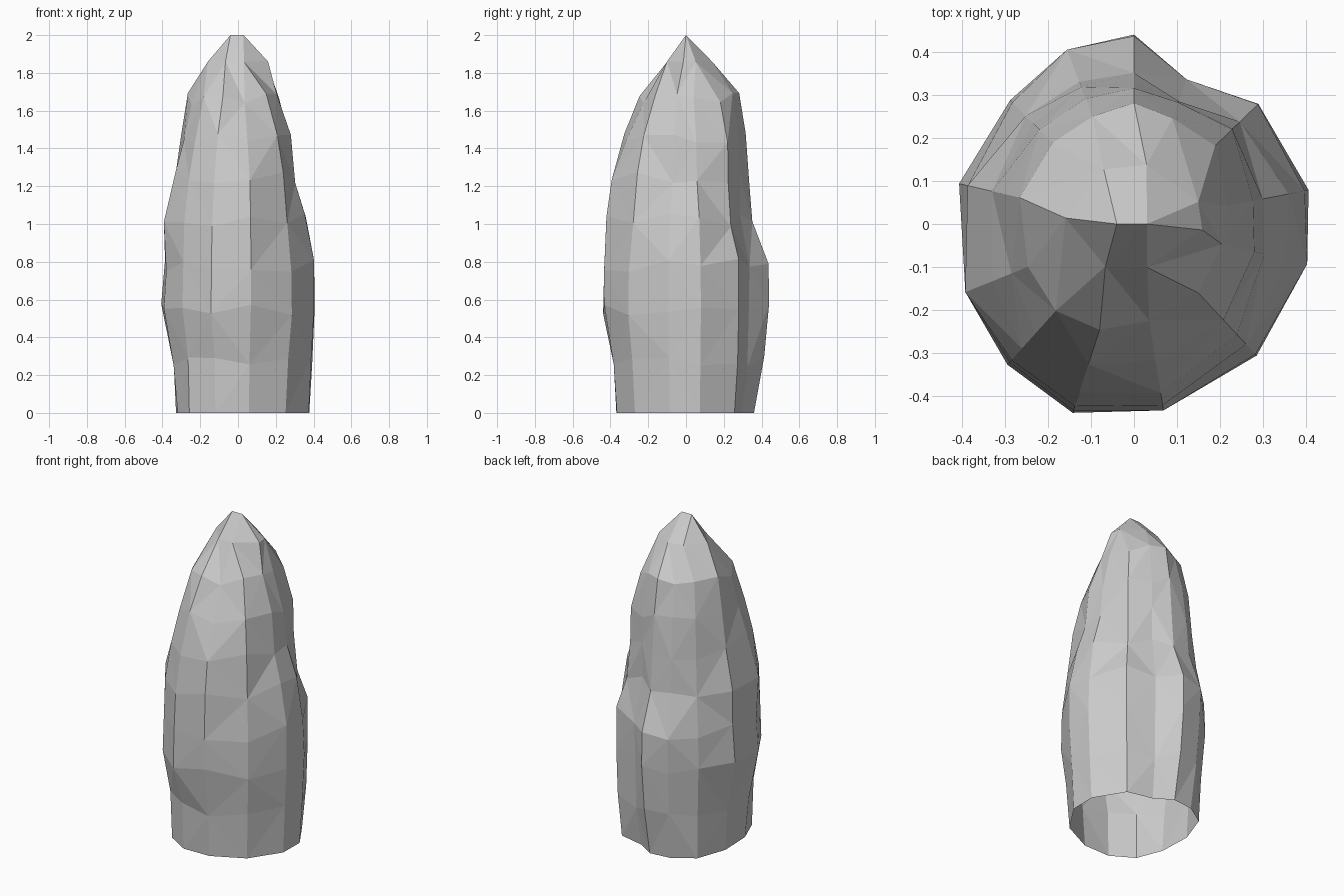
import bpy, bmesh, random
from math import cos, sin, radians

if "Cube" in bpy.data.objects:
    bpy.data.objects.remove(bpy.data.objects["Cube"])

random.seed(4)

# Heights of the rings, and the outline radius seen on each of the four sides
HEIGHTS = [0, .27, .55, .78, 1.02, 1.25, 1.45, 1.66, 1.86, 2.0]
SIDES = [
    [.385, .405, .41, .405, .36, .31, .285, .215, .16, .03],  # right
    [.36, .41, .435, .44, .345, .335, .315, .275, .14, .02],  # back
    [.325, .345, .41, .40, .405, .34, .305, .27, .16, .04],   # left
    [.37, .385, .445, .44, .43, .395, .32, .235, .10, .02],   # front
]
# Facet columns around the rock, with bulge factors at the base, belly and shoulder
ANGLES = [11, 44, 70, 90, 111, 135, 167, 202, 228, 252, 279, 313, 347]
BASE = [1, .99, .86, 1, 1.04, 1.08, 1.03, 1.04, 1.1, 1.06, 1, .98, 1]
BELLY = [1, .96, .83, 1, .99, .95, 1, 1.02, 1.02, 1.05, 1, .97, 1]
SHOULDER = [1, 1.05, 1, 1, 1, 1, 1, 1.02, 1.08, 1.06, 1, 1, 1]


def radius(row, angle):
    quarter, t = divmod((angle % 360) / 90, 1)
    q = int(quarter)
    w = sin(radians(90 * t)) ** 2
    return SIDES[q][row] * (1 - w) + SIDES[(q + 1) % 4][row] * w


def bulge(i, z):
    low = max(0, 1 - z / .6)
    high = max(0, min(1, (z - .9) / .6))
    return BASE[i] * low + SHOULDER[i] * high + BELLY[i] * (1 - low - high)


bm = bmesh.new()
n = len(ANGLES)
rings = []
for row, z in enumerate(HEIGHTS[:8]):
    inner = row > 0
    ring = []
    for i, angle in enumerate(ANGLES):
        dz = random.uniform(-.035, .035) if inner else 0
        r = radius(row, angle) * bulge(i, z)
        r += random.uniform(-.007, .007) if inner else 0
        a = radians(angle)
        ring.append(bm.verts.new((r * cos(a), r * sin(a), z + dz)))
    rings.append(ring)

# Crown: columns merge in pairs
crown = []
for angle in ANGLES[::2]:
    r, a = radius(8, angle + 8), radians(angle + 8)
    crown.append(bm.verts.new((r * cos(a), r * sin(a), HEIGHTS[8])))
rings.append([crown[i // 2] for i in range(n)])

# Tip: a short ridge of two points
right_tip = bm.verts.new((.03, 0, 2))
left_tip = bm.verts.new((-.04, 0, 2))
rings.append([left_tip if 4 <= i <= 9 else right_tip for i in range(n)])

# Skin between rings with irregular triangles; the base stays open
for row, (lo, hi) in enumerate(zip(rings, rings[1:])):
    for i in range(n):
        j = (i + 1) % n
        a, b, c, d = lo[i], lo[j], hi[j], hi[i]
        tris = [(a, b, c), (a, c, d)] if (i + row) % 2 else [(a, b, d), (b, c, d)]
        for tri in tris:
            if len(set(tri)) == 3:
                bm.faces.new(tri)

mesh = bpy.data.meshes.new("rock_spire")
bm.to_mesh(mesh)
bm.free()
rock = bpy.data.objects.new("rock_spire", mesh)
bpy.context.collection.objects.link(rock)
